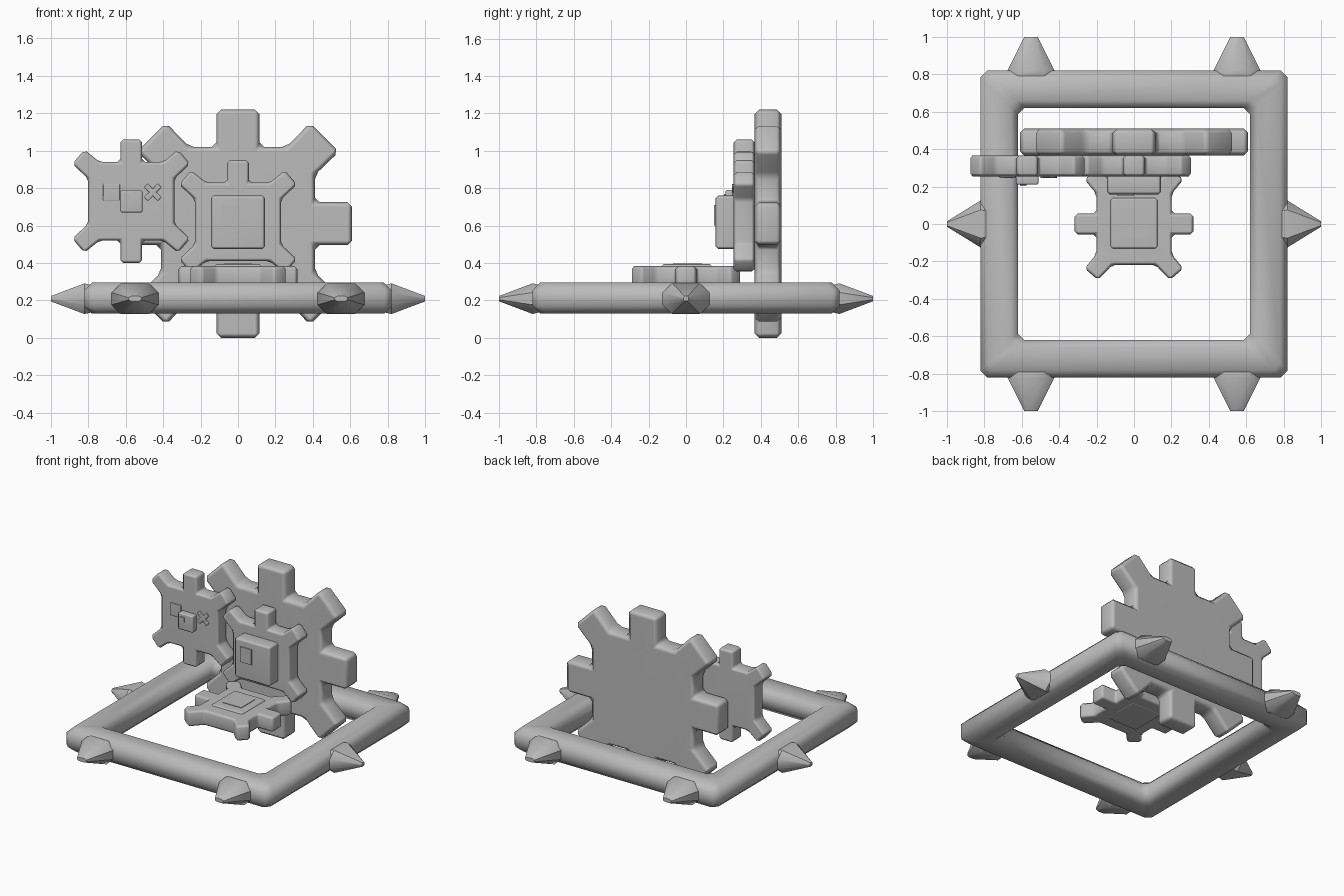
import bpy, bmesh, math
from mathutils import Matrix, Vector

if "Cube" in bpy.data.objects:
    bpy.data.objects.remove(bpy.data.objects["Cube"])

grey = bpy.data.materials.new("plain grey")
grey.diffuse_color = (0.5, 0.5, 0.5, 1)
grey.use_nodes = True
grey.node_tree.nodes["Principled BSDF"].inputs["Base Color"].default_value = grey.diffuse_color


def finish(name, bm, bevel=0.0, weighted=True, angle=50):
    """Bevel, turn into an object, shade."""
    bmesh.ops.recalc_face_normals(bm, faces=bm.faces)
    if bevel:
        bmesh.ops.bevel(bm, geom=bm.edges[:], offset=bevel, segments=1,
                        affect='EDGES', profile=0.5, clamp_overlap=True)
    me = bpy.data.meshes.new(name)
    bm.to_mesh(me)
    bm.free()
    me.materials.append(grey)
    ob = bpy.data.objects.new(name, me)
    bpy.context.collection.objects.link(ob)
    bpy.ops.object.select_all(action='DESELECT')
    ob.select_set(True)
    bpy.context.view_layer.objects.active = ob
    bpy.ops.object.shade_smooth_by_angle(angle=math.radians(angle))
    if weighted:
        mod = ob.modifiers.new("flat_faces", 'WEIGHTED_NORMAL')
        mod.keep_sharp = True
    return ob


def box(name, lo, hi, bevel=0.0, turn=0.0):
    """Box between two corners, turned about the y axis."""
    lo, hi = Vector(lo), Vector(hi)
    bm = bmesh.new()
    m = (Matrix.Translation((lo + hi) / 2) @ Matrix.Rotation(turn, 4, 'Y')
         @ Matrix.Diagonal((*(hi - lo), 1)))
    bmesh.ops.create_cube(bm, size=1, matrix=m)
    return finish(name, bm, bevel)


def gear(name, top, bottom, depth, bevel, matrix):
    """Toothed plate; the outline is mirrored from its upper and lower right quarters."""
    pts = list(top) + [(x, -y) for x, y in reversed(bottom)]
    pts += [(-x, -y) for x, y in bottom] + [(-x, y) for x, y in reversed(top)]
    bm = bmesh.new()
    face = bm.faces.new([bm.verts.new((x, y, 0)) for x, y in pts])
    ext = bmesh.ops.extrude_face_region(bm, geom=[face])
    bmesh.ops.translate(bm, vec=(0, 0, depth),
                        verts=[v for v in ext["geom"] if isinstance(v, bmesh.types.BMVert)])
    bmesh.ops.recalc_face_normals(bm, faces=bm.faces)
    bmesh.ops.transform(bm, matrix=matrix, verts=bm.verts)
    return finish(name, bm, bevel)


def upright(x, y, z):
    return Matrix.Translation((x, y, z)) @ Matrix.Rotation(math.pi / 2, 4, 'X')


# Square frame: eight-sided section swept round a square with clipped corners
ZC, HW, HZ, CH, CLIP = 0.2125, 0.1, 0.0825, 0.04, 0.035
section = [(HW, HZ - CH), (HW - CH, HZ), (CH - HW, HZ), (-HW, HZ - CH),
           (-HW, CH - HZ), (CH - HW, -HZ), (HW - CH, -HZ), (HW, CH - HZ)]
bm = bmesh.new()
rings = []
for k in range(4):
    rot = Matrix.Rotation(k * math.pi / 2, 3, 'Z')
    for end in (0, 1):
        ring = []
        for off, z in section:
            d = 0.72 + off
            p = (d - CLIP, d) if end else (d, d - CLIP)
            ring.append(bm.verts.new(rot @ Vector((*p, z + ZC))))
        rings.append(ring)
for i, a in enumerate(rings):
    b = rings[(i + 1) % 8]
    for j in range(8):
        n = (j + 1) % 8
        bm.faces.new((a[j], a[n], b[n], b[j]))
finish("square_frame", bm, weighted=False)


# Spikes: eight-sided root, tapering to a small blunt tip
def spike(name, x, y, turn, tip_w):
    bm = bmesh.new()
    m = Matrix.Translation((x, y, ZC - 0.003)) @ Matrix.Rotation(turn, 4, 'Z')
    loops = []
    for px, w, h in ((-0.23, 0.115, 0.07), (-0.18, 0.125, 0.082), (0, tip_w, 0.014)):
        oct_ = [(w, h * .4), (w * .6, h), (-w * .6, h), (-w, h * .4),
                (-w, -h * .4), (-w * .6, -h), (w * .6, -h), (w, -h * .4)]
        loops.append([bm.verts.new(m @ Vector((px, a, b))) for a, b in oct_])
    for a, b in zip(loops, loops[1:]):
        for j in range(8):
            n = (j + 1) % 8
            bm.faces.new((a[j], a[n], b[n], b[j]))
    bm.faces.new(loops[0])
    bm.faces.new(loops[-1])
    finish(name, bm, weighted=False, angle=40)


for s in (-1, 1):
    spike("side_spike", s, 0, 0 if s > 0 else math.pi, 0.014)
    for x in (-0.55, 0.55):
        spike("end_spike", x, s, s * math.pi / 2, 0.035)

# Big eight-toothed gear at the back
big = [(0.115, 0.61), (0.115, 0.41), (0.26, 0.41), (0.385, 0.54),
       (0.54, 0.385), (0.41, 0.26), (0.41, 0.115), (0.61, 0.115)]
gear("big_gear", big, big, 0.145, 0.025, upright(0, 0.51, 0.61))

# Three small gears
small = [(0.058, 0.33), (0.058, 0.21), (0.17, 0.21), (0.25, 0.275), (0.315, 0.20), (0.23, 0.12)]
gear("left_gear", small, small, 0.112, 0.016, upright(-0.57, 0.367, 0.73))
gear("middle_gear", small, small[2:], 0.112, 0.016, upright(0, 0.367, 0.62))
gear("flat_gear", small, small, 0.112, 0.016,
     Matrix.Translation((0, 0, 0.272)) @ Matrix.Rotation(math.pi / 2, 4, 'Z')
     @ Matrix.Diagonal((0.95, 0.96, 1, 1)))

# Raised block on the middle gear
box("middle_block", (-0.143, 0.158, 0.475), (0.143, 0.27, 0.76), 0.014)
box("middle_block_plate", (-0.088, 0.15, 0.6), (0.0, 0.159, 0.71))

# Plate through the flat gear
box("flat_gear_plate", (-0.127, -0.132, 0.267), (0.127, 0.14, 0.394), 0.012)
box("flat_gear_inset", (-0.075, -0.07, 0.39), (0.075, 0.085, 0.398))

# Small details on the left gear
box("left_square", (-0.72, 0.246, 0.733), (-0.63, 0.26, 0.823), 0.004)
box("left_block", (-0.63, 0.21, 0.67), (-0.51, 0.27, 0.79), 0.008)
box("left_block_plate", (-0.61, 0.203, 0.733), (-0.575, 0.211, 0.768))
for a in (-1, 1):
    box("cross_bar", (-0.507, 0.246, 0.764), (-0.403, 0.26, 0.792), 0.003, a * math.pi / 4)
